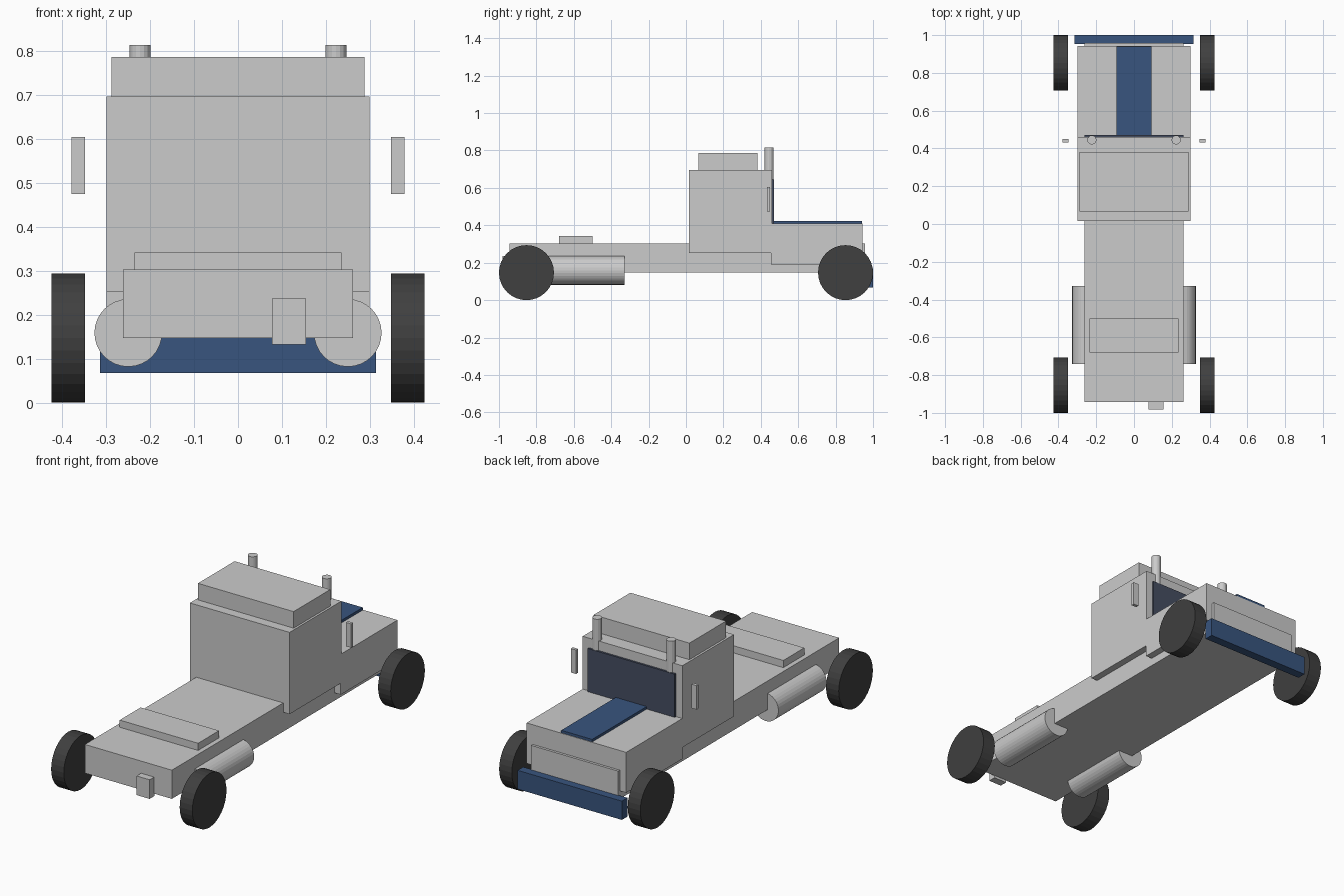
import bpy, math

if "Cube" in bpy.data.objects:
    bpy.data.objects.remove(bpy.data.objects["Cube"])


def material(name, rgb):
    m = bpy.data.materials.new(name)
    m.diffuse_color = (*rgb, 1)
    m.use_nodes = True
    m.node_tree.nodes["Principled BSDF"].inputs["Base Color"].default_value = m.diffuse_color
    return m


blue = material("blue_paint", (0.04, 0.09, 0.21))
glass = material("dark_glass", (0.06, 0.075, 0.12))
rubber = material("rubber", (0.05, 0.05, 0.05))


def finish(name, mat):
    ob = bpy.context.object
    ob.name = name
    if mat:
        ob.data.materials.append(mat)
    return ob


def box(name, x, y, z, mat=None):
    """Box from (min, max) ranges on each axis."""
    bpy.ops.mesh.primitive_cube_add(size=1, location=[sum(r) / 2 for r in (x, y, z)])
    ob = finish(name, mat)
    ob.scale = [r[1] - r[0] for r in (x, y, z)]
    bpy.ops.object.transform_apply(location=False, rotation=False, scale=True)
    return ob


def cylinder(name, loc, radius, depth, axis, sides, mat=None, smooth=False):
    rot = {"X": (0, math.pi / 2, 0), "Y": (math.pi / 2, 0, 0), "Z": (0, 0, 0)}[axis]
    bpy.ops.mesh.primitive_cylinder_add(vertices=sides, radius=radius, depth=depth,
                                        location=loc, rotation=rot)
    ob = finish(name, mat)
    if smooth:
        bpy.ops.object.shade_smooth_by_angle(angle=math.radians(30))
    return ob


# Chassis, its front end doubles as the grille
box("chassis", (-0.262, 0.262), (-0.943, 0.957), (0.147, 0.303))
box("coupling_plate", (-0.236, 0.236), (-0.68, -0.50), (0.30, 0.342))
box("rear_hitch", (0.077, 0.155), (-0.982, -0.94), (0.133, 0.237))

# Cab, roof sleeper and hood
box("cab", (-0.30, 0.30), (0.015, 0.46), (0.252, 0.697))
box("roof_box", (-0.288, 0.288), (0.067, 0.382), (0.69, 0.787))
box("hood", (-0.30, 0.30), (0.455, 0.943), (0.19, 0.41))

# Painted details and windshield
box("hood_stripe", (-0.093, 0.093), (0.465, 0.94), (0.405, 0.424), blue)
box("front_bumper", (-0.314, 0.314), (0.952, 1.0), (0.068, 0.17), blue)
box("windshield", (-0.262, 0.262), (0.455, 0.471), (0.40, 0.645), glass)

# Mirrored parts: tanks, exhausts, mirrors, wheels
for side, s in (("left", -1), ("right", 1)):
    cylinder(f"fuel_tank_{side}", (s * 0.25, -0.535, 0.159), 0.077, 0.414, "Y", 32)
    cylinder(f"exhaust_{side}", (s * 0.223, 0.445, 0.608), 0.024, 0.414, "Z", 16)
    box(f"side_mirror_{side}", sorted((s * 0.348, s * 0.379)), (0.432, 0.449), (0.475, 0.605))
    for end, y in (("rear", -0.853), ("front", 0.853)):
        cylinder(f"{end}_wheel_{side}", (s * 0.387, y, 0.147), 0.147, 0.076, "X", 32, rubber)
